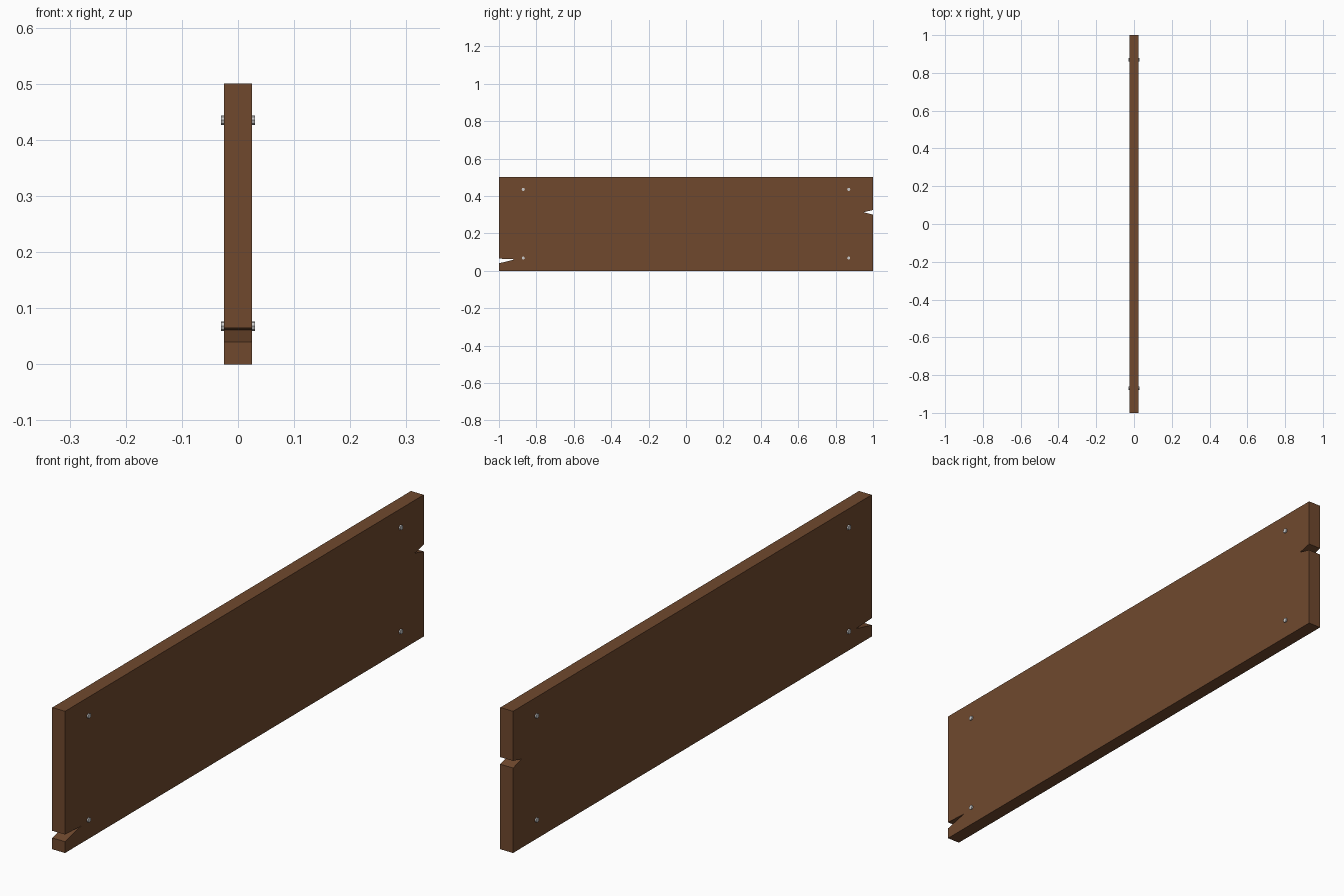
import bpy, bmesh
from math import pi

if "Cube" in bpy.data.objects:
    bpy.data.objects.remove(bpy.data.objects["Cube"])

wood = bpy.data.materials.new("wood")
wood.diffuse_color = (0.16, 0.066, 0.027, 1)
wood.use_nodes = True
wood.node_tree.nodes["Principled BSDF"].inputs["Base Color"].default_value = wood.diffuse_color

# Plank: side profile (y, z) with a split in each end, extruded through x
HALF = 0.025
profile = [(-1, 0), (1, 0), (1, 0.30), (0.95, 0.313), (1, 0.325), (1, 0.5),
           (-1, 0.5), (-1, 0.065), (-0.912, 0.061), (-1, 0.04)]
bm = bmesh.new()
face = bm.faces.new([bm.verts.new((-HALF, y, z)) for y, z in profile])
ext = bmesh.ops.extrude_face_region(bm, geom=[face])
moved = [v for v in ext["geom"] if isinstance(v, bmesh.types.BMVert)]
bmesh.ops.translate(bm, verts=moved, vec=(2 * HALF, 0, 0))
bmesh.ops.recalc_face_normals(bm, faces=bm.faces)
mesh = bpy.data.meshes.new("plank")
bm.to_mesh(mesh)
bm.free()
mesh.materials.append(wood)
plank = bpy.data.objects.new("plank", mesh)
bpy.context.collection.objects.link(plank)

# Bolts: one through each corner, ends proud of both faces
for side, y in (("front", -0.87), ("back", 0.87)):
    for level, z in (("lower", 0.068), ("upper", 0.435)):
        bpy.ops.mesh.primitive_cylinder_add(
            vertices=8, radius=0.0085, depth=0.06,
            location=(0, y, z), rotation=(0, pi / 2, 0))
        bpy.context.object.name = f"{side}_{level}_bolt"
